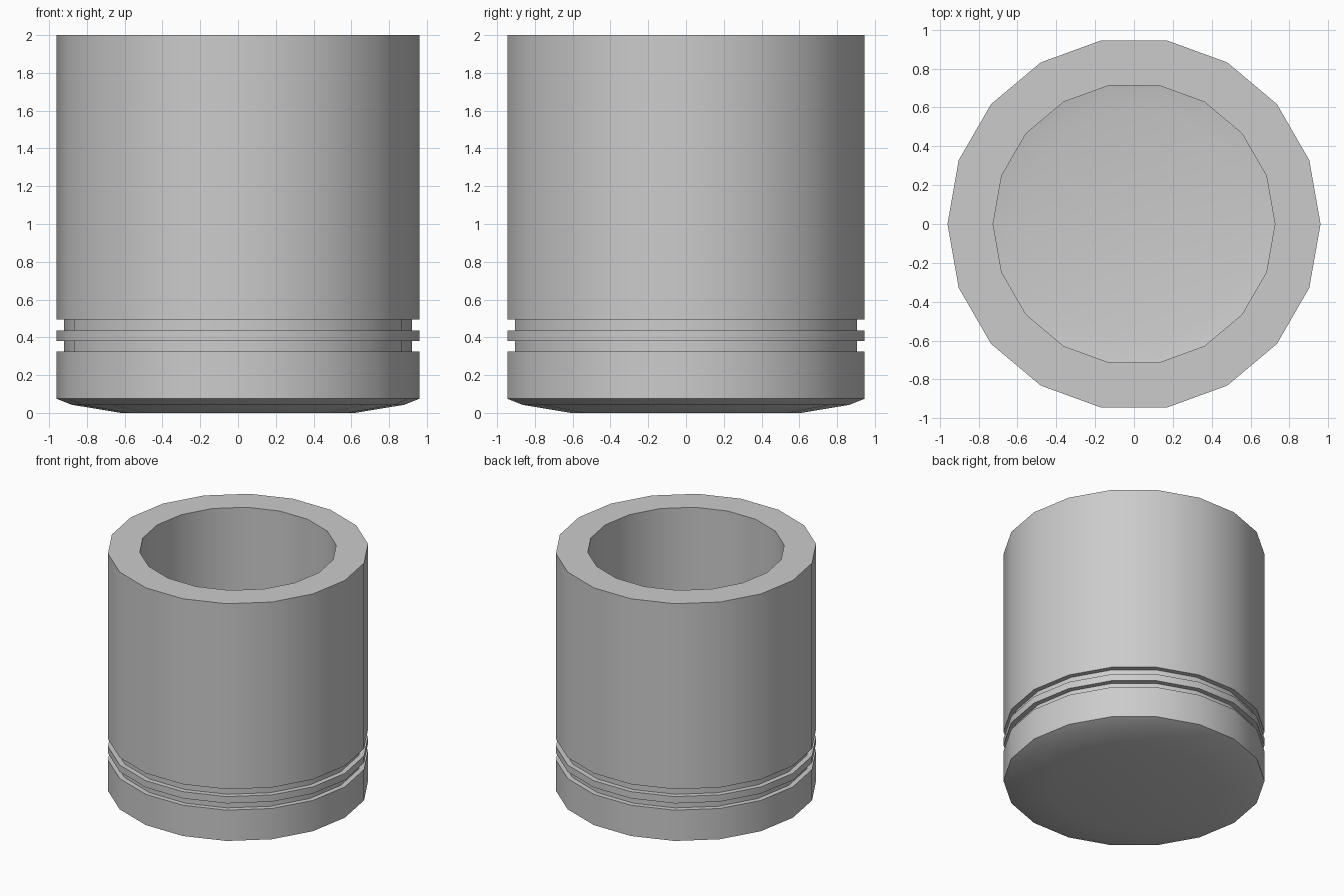
import bpy, bmesh, math

if "Cube" in bpy.data.objects:
    bpy.data.objects.remove(bpy.data.objects["Cube"])

SIDES = 18

# Radius / height profile: crown, ring grooves, skirt, then the hollow inside
profile = [
    (0.62, 0.0), (0.88, 0.043), (0.96, 0.075),
    (0.96, 0.325), (0.92, 0.325), (0.92, 0.38), (0.96, 0.38),
    (0.96, 0.435), (0.92, 0.435), (0.92, 0.495), (0.96, 0.495),
    (0.96, 2.0), (0.725, 2.0),
    (0.725, 0.257), (0.60, 0.235),
]

bm = bmesh.new()


def ring(r, z):
    return [bm.verts.new((r * math.cos(2 * math.pi * i / SIDES),
                          r * math.sin(2 * math.pi * i / SIDES), z))
            for i in range(SIDES)]


# Revolve the profile and close the crown and the inner floor
rings = [ring(r, z) for r, z in profile]
for a, b in zip(rings, rings[1:]):
    for i in range(SIDES):
        j = (i + 1) % SIDES
        bm.faces.new((a[i], a[j], b[j], b[i]))
bm.faces.new(rings[0][::-1])
bm.faces.new(rings[-1])
bmesh.ops.recalc_face_normals(bm, faces=bm.faces[:])

mesh = bpy.data.meshes.new("piston")
bm.to_mesh(mesh)
bm.free()
piston = bpy.data.objects.new("piston", mesh)
bpy.context.collection.objects.link(piston)

# Smooth round wall with crisp groove and rim edges
bpy.context.view_layer.objects.active = piston
piston.select_set(True)
bpy.ops.object.shade_smooth_by_angle(angle=math.radians(30))
